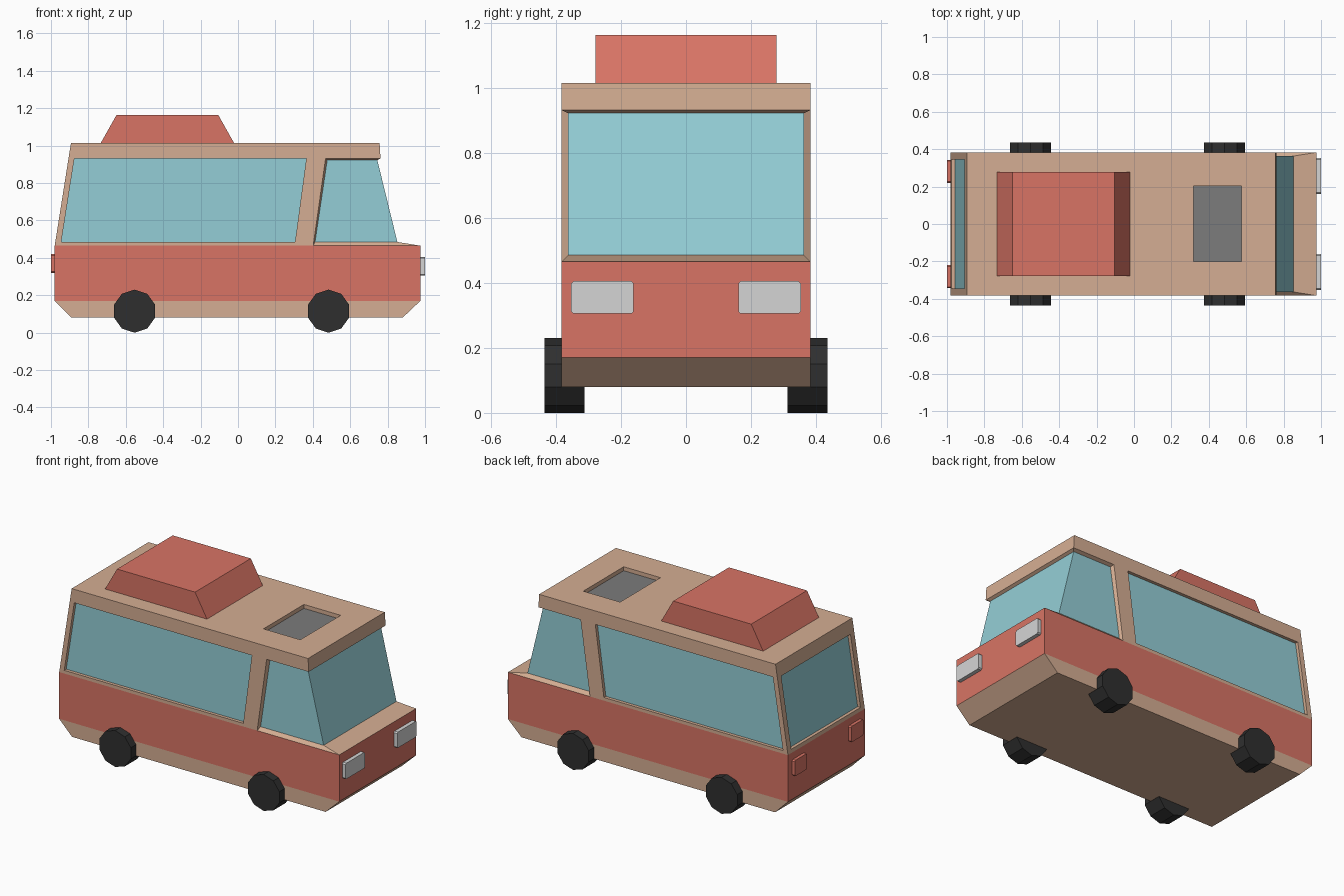
import bpy, bmesh, math
from mathutils import Vector

if "Cube" in bpy.data.objects:
    bpy.data.objects.remove(bpy.data.objects["Cube"])


def material(name, rgb):
    m = bpy.data.materials.new(name)
    lin = [((c / 255 + 0.055) / 1.055) ** 2.4 for c in rgb]
    m.diffuse_color = (*lin, 1)
    m.use_nodes = True
    m.node_tree.nodes["Principled BSDF"].inputs["Base Color"].default_value = m.diffuse_color
    return m


TAN, RED, GLASS, GREY, LAMP, TYRE = range(6)
mats = [material("tan paint", (213, 174, 147)),
        material("red paint", (216, 116, 101)),
        material("blue glass", (148, 206, 214)),
        material("grey hatch", (124, 124, 124)),
        material("light grey lamp", (213, 213, 213)),
        material("black rubber", (47, 47, 47))]


def finish(name, bm, only=None):
    bmesh.ops.remove_doubles(bm, verts=bm.verts, dist=1e-4)
    bmesh.ops.recalc_face_normals(bm, faces=bm.faces)
    me = bpy.data.meshes.new(name)
    bm.to_mesh(me)
    bm.free()
    for m in (mats if only is None else [mats[only]]):
        me.materials.append(m)
    ob = bpy.data.objects.new(name, me)
    bpy.context.collection.objects.link(ob)
    return ob


def face(bm, mat, *pts):
    f = bm.faces.new([bm.verts.new(p) for p in pts])
    f.material_index = mat


def recess(bm, outer, inner, offset, pane):
    """Frame from outer to inner loop, walls along offset, and a pane."""
    deep = [Vector(p) + Vector(offset) for p in inner]
    for i in range(4):
        j = (i + 1) % 4
        face(bm, TAN, outer[i], outer[j], inner[j], inner[i])
        face(bm, TAN, inner[i], inner[j], deep[j], deep[i])
    face(bm, pane, *deep)


# Side profile points (x, z) of the shell
W, GW = 0.383, 0.363
A, B, C, D = (-.89, .08), (.88, .08), (.975, .17), (.975, .465)
E, F, G, H = (-.98, .465), (-.98, .17), (-.893, 1.015), (.757, 1.015)
I, J, K = (.762, .932), (.468, .932), (.402, .465)
# Cab glass corners
d, i_, j_, k = (.852, .485), (.745, .922), (.477, .922), (.412, .485)
window = [(-.945, .485), (.305, .485), (.365, .93), (-.875, .93)]

bm = bmesh.new()
for s in (-1, 1):
    def side(mat, *pts):
        face(bm, mat, *[(x, s * W, z) for x, z in pts])

    def lip(p, q, r, t):
        face(bm, TAN, *[(a[0], s * y, a[1]) for a, y in
                        ((p, W), (q, W), (r, GW), (t, GW))])
    side(TAN, A, B, C, F)
    side(RED, F, C, D, K, E)
    side(TAN, G, J, I, H)
    recess(bm, [(x, s * W, z) for x, z in (E, K, J, G)],
           [(x, s * W, z) for x, z in window], (0, -s * .02, 0), GLASS)
    # Cab opening and its side glass
    lip(K, D, d, k)
    lip(K, J, j_, k)
    lip(J, I, i_, j_)
    face(bm, GLASS, *[(x, s * GW, z) for x, z in (k, d, i_, j_)])


# Strips across the width
def strip(mat, p, q, wp=W, wq=W):
    face(bm, mat, (p[0], -wp, p[1]), (p[0], wp, p[1]),
         (q[0], wq, q[1]), (q[0], -wq, q[1]))


for mat, p, q in ((TAN, A, B), (TAN, B, C), (RED, C, D), (TAN, I, H),
                  (TAN, F, A), (RED, E, F)):
    strip(mat, p, q)
strip(TAN, D, d, W, GW)
strip(TAN, I, i_, W, GW)
strip(GLASS, d, i_, GW, GW)


# Rear window
def rear(y, z):
    return (E[0] + (G[0] - E[0]) * (z - E[1]) / (G[1] - E[1]), y, z)


recess(bm, [rear(-W, E[1]), rear(W, E[1]), rear(W, G[1]), rear(-W, G[1])],
       [rear(-.345, .487), rear(.345, .487), rear(.345, .93), rear(-.345, .93)],
       (.02, 0, 0), GLASS)
# Roof with sunken hatch
recess(bm, [(G[0], -W, G[1]), (H[0], -W, H[1]), (H[0], W, H[1]), (G[0], W, G[1])],
       [(.318, -.2, 1.015), (.575, -.2, 1.015), (.575, .203, 1.015), (.318, .203, 1.015)],
       (0, 0, -.025), GREY)
finish("van_body", bm)

# Roof box
bm = bmesh.new()
bmesh.ops.create_cube(bm, size=1)
for v in bm.verts:
    up = v.co.z > 0
    lo, hi = (-.65, -.105) if up else (-.735, -.02)
    v.co = (hi if v.co.x > 0 else lo, .278 * (1 if v.co.y > 0 else -1),
            1.163 if up else 1.012)
finish("roof_box", bm, RED)


# Lamps
def lamp(name, x, y, z, size, mat):
    bm = bmesh.new()
    bmesh.ops.create_cube(bm, size=1)
    for v in bm.verts:
        v.co = Vector(a * b for a, b in zip(v.co, size)) + Vector((x, y, z))
    edges = [e for e in bm.edges
             if abs(e.verts[0].co.x - e.verts[1].co.x) > .01]
    bmesh.ops.bevel(bm, geom=edges, offset=.007, segments=1, affect='EDGES')
    finish(name, bm, mat)


for s, tag in ((-1, "left"), (1, "right")):
    lamp("headlight_" + tag, .984, s * .257, .355, (.03, .192, .1), LAMP)
    lamp("tail_light_" + tag, -.987, s * .281, .37, (.026, .123, .1), RED)

# Ten-sided wheels
for x, end in ((-.553, "rear"), (.484, "front")):
    for s, tag in ((-1, "left"), (1, "right")):
        bm = bmesh.new()
        rings = [[bm.verts.new((x + .115 * math.sin(math.tau * n / 10), s * y,
                                .115 + .115 * math.cos(math.tau * n / 10)))
                  for n in range(10)] for y in (.312, .435)]
        for n in range(10):
            m = (n + 1) % 10
            bm.faces.new((rings[0][n], rings[0][m], rings[1][m], rings[1][n]))
        for r in rings:
            bm.faces.new(r)
        finish(f"wheel_{end}_{tag}", bm, TYRE)
